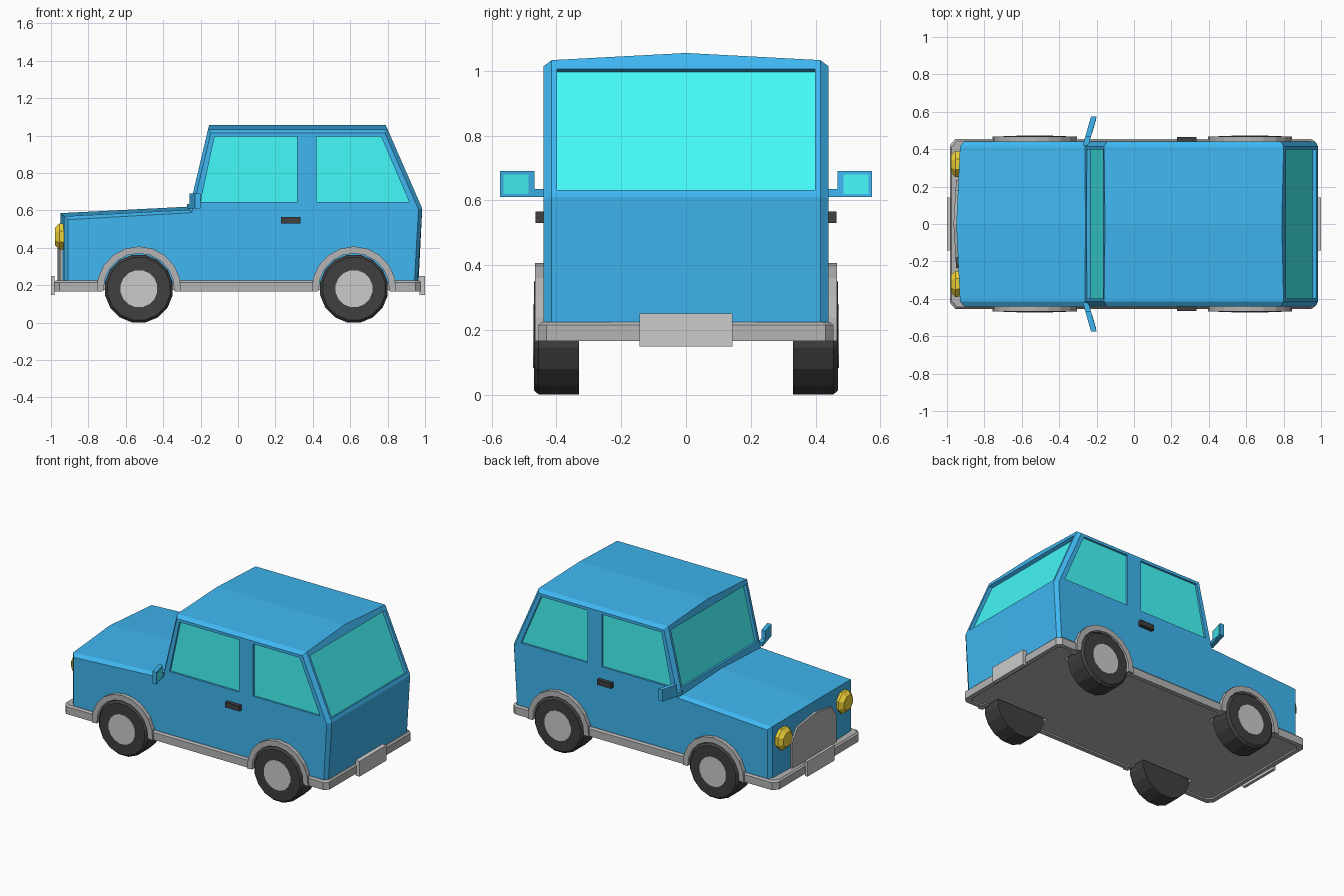
import bpy, bmesh, math
from mathutils import Vector

if "Cube" in bpy.data.objects:
    bpy.data.objects.remove(bpy.data.objects["Cube"])


def mat(name, rgb):
    m = bpy.data.materials.new(name)
    m.diffuse_color = (*rgb, 1)
    m.use_nodes = True
    m.node_tree.nodes["Principled BSDF"].inputs["Base Color"].default_value = m.diffuse_color
    return m


BLUE = mat("blue_paint", (0.05, 0.47, 0.88))
GLASS = mat("cyan_glass", (0.06, 0.95, 0.95))
BLACK = mat("black", (0.05, 0.05, 0.05))
TRIM = mat("grey_trim", (0.46, 0.46, 0.46))
SILVER = mat("silver", (0.70, 0.70, 0.70))
GOLD = mat("gold_lamp", (0.88, 0.66, 0.04))


def finish(name, bm, material=None, mirror=False):
    bmesh.ops.recalc_face_normals(bm, faces=bm.faces[:])
    me = bpy.data.meshes.new(name)
    bm.to_mesh(me)
    bm.free()
    ob = bpy.data.objects.new(name, me)
    bpy.context.collection.objects.link(ob)
    if material:
        me.materials.append(material)
    if mirror:
        mod = ob.modifiers.new("mirror", 'MIRROR')
        mod.use_axis = (False, True, False)
    return ob


def loft(name, sections, material=None, mirror=False, warp=None):
    """Skin a list of equal-length closed 3D sections and cap both ends."""
    bm = bmesh.new()
    rows = [[bm.verts.new(warp(Vector(p)) if warp else p) for p in s] for s in sections]
    n = len(rows[0])
    for a, b in zip(rows, rows[1:]):
        for i in range(n):
            j = (i + 1) % n
            bm.faces.new((a[i], a[j], b[j], b[i]))
    bm.faces.new(rows[0])
    bm.faces.new(rows[-1])
    return finish(name, bm, material, mirror)


def prism(name, pts, vec, material=None, mirror=False, warp=None):
    pts = [Vector(p) for p in pts]
    return loft(name, [pts, [p + Vector(vec) for p in pts]], material, mirror, warp)


def box(name, lo, hi, material=None, mirror=False):
    (x0, y0, z0), (x1, y1, z1) = lo, hi
    return prism(name, [(x0, y0, z0), (x1, y0, z0), (x1, y1, z0), (x0, y1, z0)],
                 (0, 0, z1 - z0), material, mirror)


def wheel_rings(name, cx, rings, material=None):
    secs = [[(cx + r * math.sin(2 * math.pi * (i + .5) / 16), y,
              AXLE_Z - r * math.cos(2 * math.pi * (i + .5) / 16)) for i in range(16)]
            for r, y in rings]
    return loft(name, secs, material, True)


def cut(target, cutter):
    mod = target.modifiers.new("cut", 'BOOLEAN')
    mod.operation = 'DIFFERENCE'
    mod.solver = 'EXACT'
    mod.object = cutter
    cutter.hide_render = True
    bpy.context.view_layer.objects.active = target
    bpy.ops.object.modifier_apply(modifier=mod.name)


AXLE_Z = 0.181
AXLES = {"front": -0.53, "rear": 0.62}

# Body shell: side profile lofted across the width, crowned at the centre
side = [(-.91, .21), (-.91, .55), (-.247, .588), (-.145, 1.014), (.785, 1.014), (.965, .605), (.943, .21)]
edge = [(-.93, .21), (-.93, .568), (-.262, .602), (-.16, 1.033), (.80, 1.033), (.985, .61), (.96, .21)]
mid = [(-.95, .21), (-.95, .585), (-.26, .62), (-.155, 1.055), (.79, 1.055), (.985, .61), (.965, .21)]
body = loft("body", [[(x, y, z) for x, z in prof] for prof, y in
                     ((side, -.44), (edge, -.415), (mid, 0), (edge, .415), (side, .44))], BLUE)

# Lower skirt with wrap-round bumpers and a recessed underside
plan = [(-.985, -.42), (-.955, -.455), (.95, -.455), (.978, -.43),
        (.978, .43), (.95, .455), (-.955, .455), (-.985, .42)]


def ring(k, z):
    return [(x - math.copysign(k, x), y - math.copysign(k, y), z) for x, y in plan]


skirt = loft("skirt", [ring(.03, .175), ring(.03, .165), ring(0, .165),
                       ring(0, .215), ring(.01, .225)], TRIM)

# Wheels, arches and wheel wells
for label, cx in AXLES.items():
    well = wheel_rings(label + "_well_cutter", cx, [(.198, .315), (.198, .5)])
    cut(body, well)
    cut(skirt, well)
    bpy.data.objects.remove(well)
    wheel_rings(label + "_tyres", cx, [(.184, .33), (.184, .455), (.17, .47)], BLACK)
    wheel_rings(label + "_hubs", cx, [(.1, .46), (.1, .472)], SILVER)
    arc = [math.radians(-4 + 188 * i / 10) for i in range(11)]
    pts = [(cx + .226 * math.cos(a), .40, AXLE_Z + .226 * math.sin(a)) for a in arc]
    pts += [(cx + .189 * math.cos(a), .40, AXLE_Z + .189 * math.sin(a)) for a in reversed(arc)]
    prism(label + "_arches", pts, (0, .067, 0), TRIM, True)


# Windows: recess cut into the body with a glass pane on its floor
def window(name, pts, normal, depth, mirror=False):
    n = Vector(normal).normalized()
    pts = [Vector(p) for p in pts]
    c = prism(name + "_cutter", [p + n * .02 for p in pts], -n * (.02 + depth), None, mirror)
    cut(body, c)
    bpy.data.objects.remove(c)
    prism(name, [p - n * (depth - .002) for p in pts], -n * .01, GLASS, mirror)


window("front_side_windows", [(-.2, .44, .645), (.315, .44, .645), (.315, .44, .995), (-.125, .44, .995)],
       (0, 1, 0), .015, True)
window("rear_side_windows", [(.42, .44, .645), (.915, .44, .645), (.765, .44, .995), (.42, .44, .995)],
       (0, 1, 0), .015, True)


def slanted(name, a, b, z0, z1, sign):
    t = (b[0] - a[0]) / (b[1] - a[1])
    x0, x1 = (a[0] + (z - a[1]) * t for z in (z0, z1))
    window(name, [(x0, -.398, z0), (x0, .398, z0), (x1, .398, z1), (x1, -.398, z1)],
           (sign, 0, -sign * t), .025)


slanted("windscreen", (-.26, .62), (-.155, 1.055), .645, 1.005, -1)
slanted("rear_window", (.985, .61), (.79, 1.055), .632, 1.005, 1)

# Grille following the pointed nose
prism("grille", [(-.965, y, z) for y, z in ((-.235, .21), (0, .21), (.235, .21), (.235, .40), (.18, .48),
                                            (0, .515), (-.18, .48), (-.235, .40))],
      (.05, 0, 0), TRIM, warp=lambda p: Vector((p.x + .06 * abs(p.y), p.y, p.z)))

# Faceted headlights
loft("headlights", [[(x, .32 + r * math.cos(math.pi * (i + .5) / 4), .46 + r * math.sin(math.pi * (i + .5) / 4))
                     for i in range(8)] for r, x in ((.072, -.92), (.076, -.955), (.05, -.979))], GOLD, True)

# Number plates
box("front_plate", (-1, -.143, .148), (-.98, .143, .25), SILVER)
box("rear_plate", (.97, -.143, .148), (1, .143, .25), SILVER)

# Door handles
box("door_handles", (.23, .43, .53), (.335, .465, .565), BLACK, True)


# Swept-back door mirrors with an inset pane
def sweep(p):
    return Vector((p.x + .28 * (p.y - .45), p.y, p.z))


prism("mirrors", [(-.265, y, z) for y, z in ((.42, .61), (.575, .61), (.575, .69), (.468, .69),
                                             (.468, .635), (.42, .635))], (.03, 0, 0), BLUE, True, sweep)
prism("mirror_glass", [(-.24, y, z) for y, z in ((.487, .62), (.563, .62), (.563, .68), (.487, .68))],
      (.007, 0, 0), GLASS, True, sweep)
